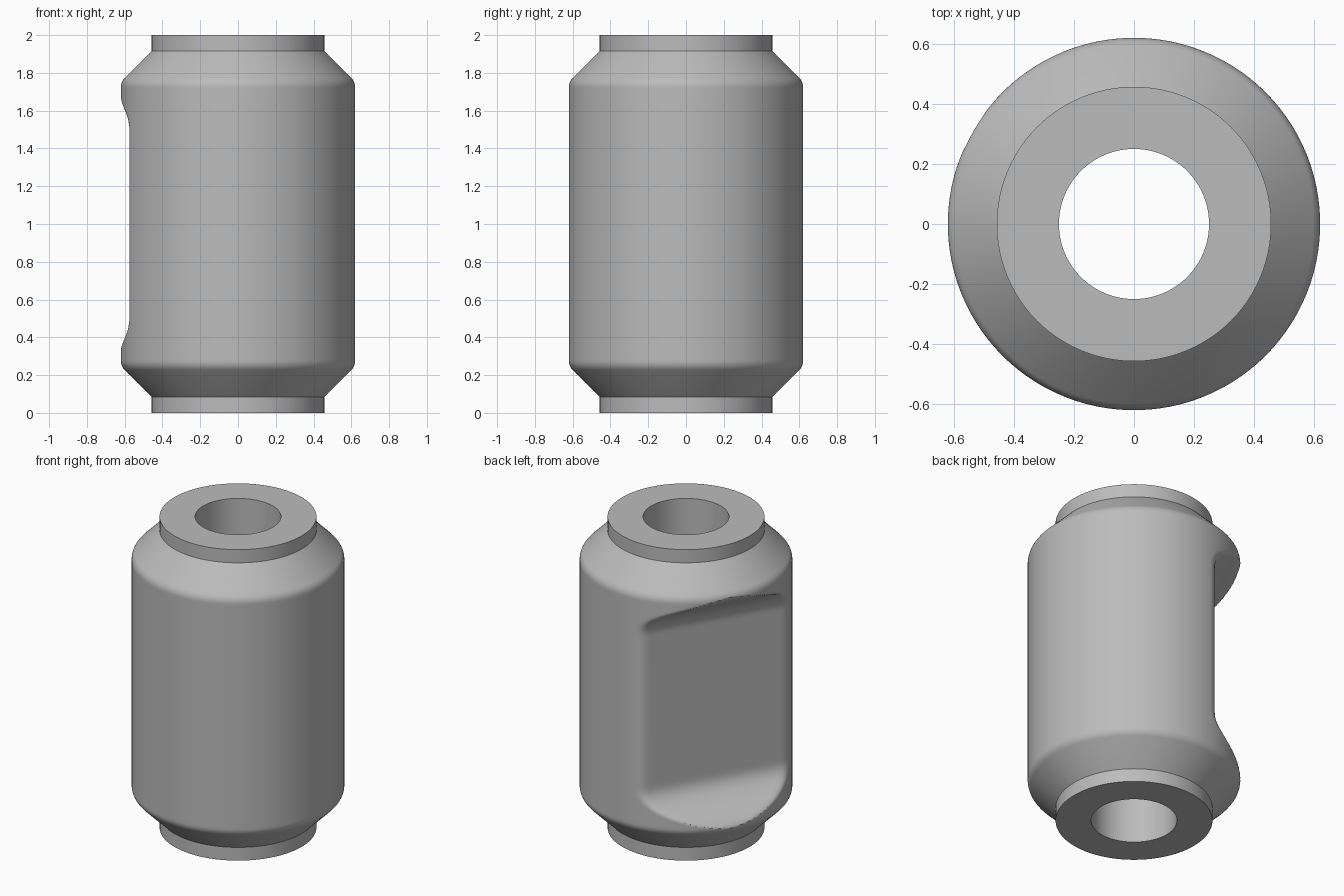
import bpy
import bmesh
from math import sin, cos, pi, radians, sqrt, atan2

cube = bpy.data.objects.get("Cube")
if cube:
    bpy.data.objects.remove(cube)

SEGMENTS = 240
BODY, NECK, BORE = 0.62, 0.457, 0.25
FLAT_DIR = radians(150)      # direction the flat faces
FLAT_DIST = 0.4              # flat's distance from the axis
FLAT_START, FLAT_FULL = 0.25, 0.53
EDGE = 0.08                  # rounding between flat and round body


def flat_distance(z):
    """Distance of the recess floor from the axis, blending out at both ends."""
    low = min(z, 2 - z)
    u = (FLAT_FULL - low) / (FLAT_FULL - FLAT_START)
    u = min(max(u, 0), 1) ** 1.5
    return FLAT_DIST + (BODY - FLAT_DIST) * u * u * (3 - 2 * u)


def recessed_radius(r, angle, z):
    """Radius of the round body after cutting the soft-edged flat."""
    d = flat_distance(z)
    if d >= r:
        return r
    a = abs((angle - FLAT_DIR + pi) % (2 * pi) - pi)
    cx = d - EDGE
    cy = sqrt((r - EDGE) ** 2 - cx ** 2)
    if a <= atan2(cy, d):
        return d / cos(a)
    if a < atan2(cy, cx):
        along = cx * cos(a) + cy * sin(a)
        across = cx * sin(a) - cy * cos(a)
        return along + sqrt(max(EDGE ** 2 - across ** 2, 0))
    return r


# Lower half profile: bore edge, neck, chamfer, rounded shoulder, recess blend
half = [(BORE, 0), (NECK, 0), (NECK, 0.085)]
fillet = 0.07
shoulder_z = 0.247 + fillet * (sqrt(2) - 1)
for i in range(7):
    t = radians(45) * (1 - i / 6)
    half.append((BODY - fillet * (1 - cos(t)), shoulder_z - fillet * sin(t)))
steps = 24
for i in range(1, steps + 1):
    half.append((BODY, shoulder_z + (FLAT_FULL - shoulder_z) * i / steps))
profile = half + [(r, 2 - z) for r, z in reversed(half)]

# Revolve the closed profile
bm = bmesh.new()
rings = []
for r, z in profile:
    ring = []
    for s in range(SEGMENTS):
        a = 2 * pi * s / SEGMENTS
        rr = recessed_radius(r, a, z) if r > NECK else r
        ring.append(bm.verts.new((rr * cos(a), rr * sin(a), z)))
    rings.append(ring)
for k, ring in enumerate(rings):
    upper = rings[(k + 1) % len(rings)]
    for s in range(SEGMENTS):
        n = (s + 1) % SEGMENTS
        bm.faces.new((ring[s], ring[n], upper[n], upper[s]))
bmesh.ops.recalc_face_normals(bm, faces=bm.faces)
mesh = bpy.data.meshes.new("bushing_body")
bm.to_mesh(mesh)
bm.free()

# Plain grey finish
grey = bpy.data.materials.new("plain grey")
grey.use_nodes = True
colour = (0.5, 0.5, 0.5, 1)
grey.diffuse_color = colour
grey.node_tree.nodes["Principled BSDF"].inputs["Base Color"].default_value = colour
mesh.materials.append(grey)

body = bpy.data.objects.new("bushing_body", mesh)
bpy.context.collection.objects.link(body)
bpy.ops.object.select_all(action='DESELECT')
body.select_set(True)
bpy.context.view_layer.objects.active = body
bpy.ops.object.shade_smooth_by_angle(angle=radians(30))
